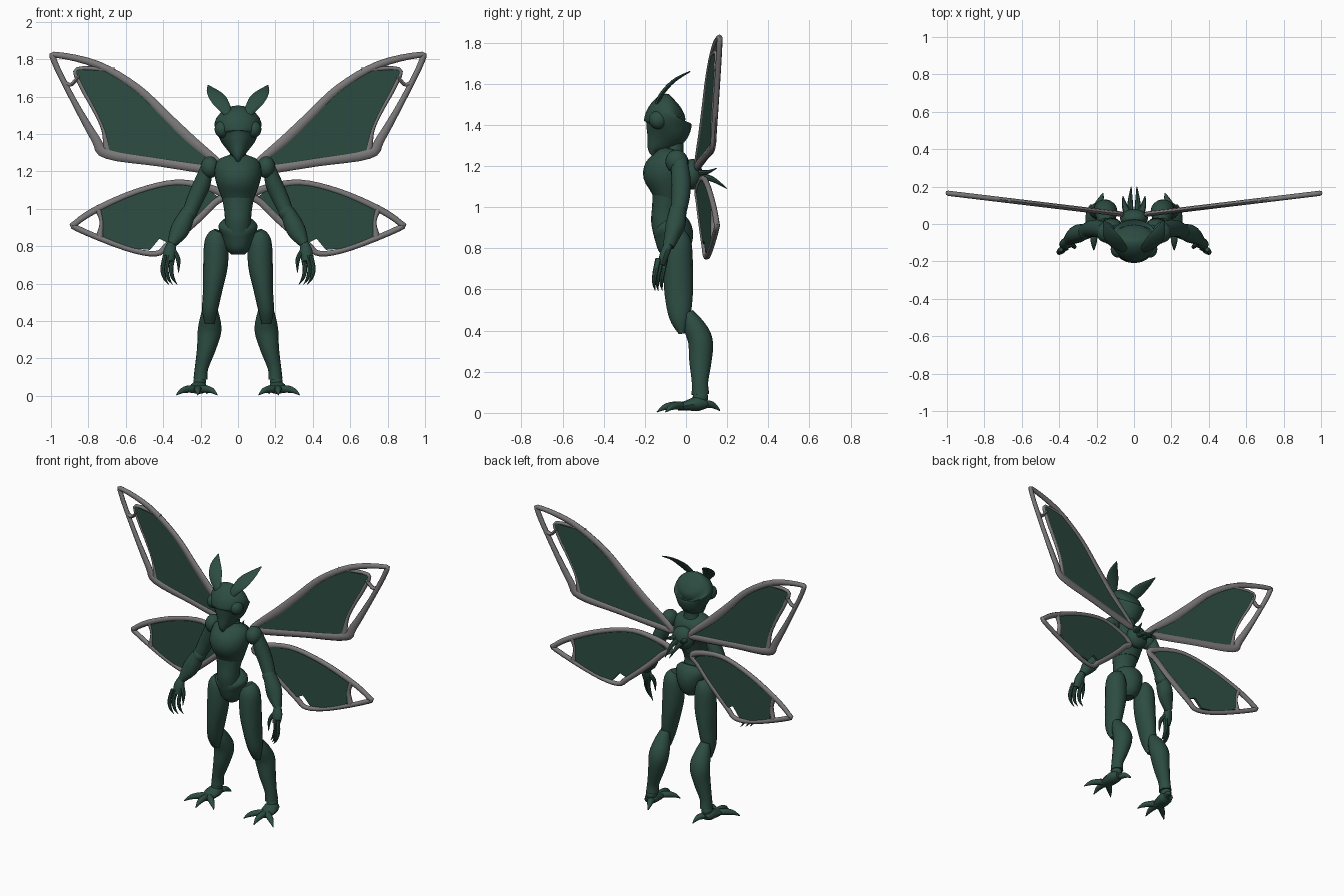
import bpy, bmesh, math
from mathutils import Vector

if "Cube" in bpy.data.objects:
    bpy.data.objects.remove(bpy.data.objects["Cube"])


def material(name, rgb):
    m = bpy.data.materials.new(name)
    m.use_nodes = True
    m.diffuse_color = (*rgb, 1)
    node = next(n for n in m.node_tree.nodes if n.type == "BSDF_PRINCIPLED")
    node.inputs["Base Color"].default_value = (*rgb, 1)
    return m


GREEN = material("dark green", (.026, .074, .054))
GREY = material("warm grey", (.2, .19, .19))


def finish(name, bm, mat, angle=40):
    bmesh.ops.recalc_face_normals(bm, faces=bm.faces[:])
    me = bpy.data.meshes.new(name)
    bm.to_mesh(me)
    bm.free()
    me.materials.append(mat)
    ob = bpy.data.objects.new(name, me)
    bpy.context.collection.objects.link(ob)
    bpy.ops.object.select_all(action="DESELECT")
    ob.select_set(True)
    bpy.context.view_layer.objects.active = ob
    bpy.ops.object.shade_smooth_by_angle(angle=math.radians(angle))
    return ob


def smooth_path(keys, closed=False, steps=4):
    """Catmull-Rom interpolation of tuples of any length."""
    k = [Vector(p) for p in keys]
    n, out = len(k), []
    at = (lambda i: k[i % n]) if closed else (lambda i: k[max(0, min(n - 1, i))])
    for i in range(n if closed else n - 1):
        a, b, c, d = at(i - 1), at(i), at(i + 1), at(i + 2)
        for j in range(steps):
            t = j / steps
            out.append(b + (c - a) * (t / 2) + (a * 2 - b * 5 + c * 4 - d) * (t * t / 2)
                       + (b * 3 - a - c * 3 + d) * (t ** 3 / 2))
    return out if closed else out + [k[-1]]


def skin(bm, rings, closed):
    n = len(rings[0])
    pairs = list(zip(rings, rings[1:])) + ([(rings[-1], rings[0])] if closed else [])
    for a, b in pairs:
        for i in range(n):
            bm.faces.new((a[i], a[(i + 1) % n], b[(i + 1) % n], b[i]))
    if not closed:
        bm.faces.new(rings[0])
        bm.faces.new(rings[-1])


def loft(name, keys, s=1, sides=16):
    """Body part through rings of (x, y, z, half width, half depth)."""
    pts = smooth_path(keys)
    bm, rings = bmesh.new(), []
    for i, p in enumerate(pts):
        t = (pts[min(i + 1, len(pts) - 1)] - pts[max(i - 1, 0)])
        t = Vector(t[:3]).normalized()
        u = (Vector((1, 0, 0)) - t * t.x).normalized()
        v = t.cross(u)
        ring = []
        for j in range(sides):
            a = math.tau * j / sides
            co = Vector(p[:3]) + u * (max(p[3], .002) * math.cos(a)) + v * (max(p[4], .002) * math.sin(a))
            ring.append(bm.verts.new((co.x * s, co.y, co.z)))
        rings.append(ring)
    skin(bm, rings, False)
    return finish(name, bm, GREEN)


def ball(name, centre, size, s=1):
    bm = bmesh.new()
    bmesh.ops.create_uvsphere(bm, u_segments=20, v_segments=12, radius=1)
    bmesh.ops.scale(bm, vec=size, verts=bm.verts)
    bmesh.ops.translate(bm, vec=(centre[0] * s, centre[1], centre[2]), verts=bm.verts)
    return finish(name, bm, GREEN)


def sweep_back(ob):
    """Lean a flat wing part backwards towards its tip."""
    for v in ob.data.vertices:
        v.co.y += .045 + .12 * abs(v.co.x)


def band(name, keys, s, closed, depth=.014):
    """Flattened tube through (x, z, half width) in the wing plane."""
    pts = smooth_path(keys, closed)
    n, bm, rings = len(pts), bmesh.new(), []
    for i, p in enumerate(pts):
        a = pts[i - 1] if closed or i else p
        b = pts[(i + 1) % n] if closed or i < n - 1 else p
        t = Vector((b.x - a.x, b.y - a.y)).normalized()
        ring = []
        for j in range(8):
            c, d = math.cos(math.tau * j / 8) * p[2], math.sin(math.tau * j / 8) * depth
            ring.append(bm.verts.new(((p.x - t.y * c) * s, d, p.y + t.x * c)))
        rings.append(ring)
    skin(bm, rings, closed)
    sweep_back(finish(name, bm, GREY, 60))


def membrane(name, outline, centre, radius, s):
    """Thin panel with a shallow round dish cut in the front."""
    bm = bmesh.new()
    face = bm.faces.new([bm.verts.new((x * s, -.008, z)) for x, z in outline])
    ext = bmesh.ops.extrude_face_region(bm, geom=[face])
    bmesh.ops.translate(bm, vec=(0, .016, 0), verts=[v for v in ext["geom"] if isinstance(v, bmesh.types.BMVert)])
    panel = finish(name, bm, GREEN, 30)
    cut = bmesh.new()
    bmesh.ops.create_cone(cut, cap_ends=True, segments=40, radius1=radius, radius2=radius, depth=.02)
    for v in cut.verts:
        v.co = (v.co.x + centre[0] * s, v.co.z - .01, v.co.y + centre[1])
    cutter = finish(name + "_cutter", cut, GREEN)
    cutter.hide_render = True
    mod = panel.modifiers.new("dish", "BOOLEAN")
    mod.operation, mod.object, mod.solver = "DIFFERENCE", cutter, "EXACT"
    bpy.context.view_layer.objects.active = panel
    bpy.ops.object.modifier_apply(modifier=mod.name)
    bpy.data.objects.remove(cutter)
    sweep_back(panel)


# Head, neck and trunk
loft("head", [(0, -.155, 1.245, .004, .004), (0, -.16, 1.28, .025, .028), (0, -.125, 1.33, .06, .08),
              (0, -.095, 1.38, .1, .112), (0, -.085, 1.43, .122, .115), (0, -.07, 1.465, .122, .1),
              (0, -.04, 1.485, .075, .07), (0, -.03, 1.492, .01, .01)], sides=20)
loft("neck", [(0, -.06, 1.25, .06, .05), (0, -.055, 1.3, .042, .042), (0, -.06, 1.37, .05, .05)])
loft("chest", [(0, -.08, 1.04, .08, .07), (0, -.085, 1.09, .1, .09), (0, -.09, 1.16, .122, .12),
               (0, -.075, 1.22, .125, .1), (0, -.065, 1.26, .105, .075), (0, -.06, 1.28, .06, .05)], sides=20)
loft("abdomen", [(0, -.09, .88, .07, .07), (0, -.1, .94, .07, .07), (0, -.1, 1.0, .075, .065),
                 (0, -.085, 1.08, .09, .08)])
loft("pelvis", [(0, -.06, .755, .035, .04), (0, -.06, .79, .065, .075), (0, -.06, .86, .09, .095),
                (0, -.07, .91, .105, .09), (0, -.08, .94, .075, .07)])
ball("wing_mount", (0, .03, 1.16), (.075, .05, .075))

upper_frame = [(.07, 1.21, .02), (.25, 1.365, .028), (.38, 1.49, .026), (.54, 1.645, .022), (.75, 1.77, .02),
               (.965, 1.822, .016), (.983, 1.79, .016), (.88, 1.58, .016), (.76, 1.37, .024),
               (.7, 1.295, .028), (.42, 1.25, .024), (.15, 1.21, .025)]
upper_panel = [(.1, 1.22), (.25, 1.36), (.4, 1.5), (.54, 1.63), (.66, 1.735), (.87, 1.745), (.84, 1.66),
               (.77, 1.53), (.72, 1.42), (.69, 1.31), (.42, 1.25)]
lower_frame = [(.08, 1.07, .02), (.15, 1.11, .02), (.33, 1.14, .016), (.54, 1.092, .016), (.75, 1.0, .018),
               (.865, .925, .016), (.86, .895, .016), (.6, .79, .015), (.44, .76, .015), (.37, .81, .018),
               (.22, .94, .02), (.13, 1.03, .02)]
lower_panel = [(.1, 1.06), (.18, 1.115), (.33, 1.14), (.54, 1.09), (.74, 1.0), (.73, .93), (.72, .85),
               (.58, .79), (.47, .78), (.42, .84), (.38, .82), (.22, .95)]

for side, s in (("left_", 1), ("right_", -1)):
    # Wings
    band(side + "upper_wing_frame", upper_frame, s, True)
    membrane(side + "upper_wing_panel", upper_panel, (.527, 1.417), .145, s)
    band(side + "upper_wing_rim", [(.66, 1.74, .014), (.86, 1.748, .01), (.84, 1.66, .012),
                                   (.77, 1.53, .01), (.72, 1.42, .01), (.7, 1.31, .02)], s, False, .011)
    band(side + "upper_wing_strut", [(.85, 1.71, .01), (.89, 1.665, .01), (.92, 1.67, .012)], s, False)
    band(side + "lower_wing_frame", lower_frame, s, True)
    membrane(side + "lower_wing_panel", lower_panel, (.446, .955), .135, s)
    band(side + "lower_wing_strut", [(.75, 1.0, .018), (.73, .93, .01), (.74, .85, .02)], s, False)
    # Spikes behind the wing mount
    loft(side + "upper_spike", [(.03, .04, 1.17, .025, .015), (.05, .1, 1.17, .015, .01),
                                (.06, .15, 1.19, .002, .002)], s, 8)
    loft(side + "lower_spike", [(.02, .04, 1.15, .02, .02), (.02, .12, 1.14, .014, .014),
                                (.015, .2, 1.09, .002, .002)], s, 8)
    # Antenna and eye
    loft(side + "antenna", [(.045, -.145, 1.46, .012, .01), (.06, -.135, 1.52, .027, .011),
                            (.1, -.095, 1.58, .043, .01), (.135, -.045, 1.625, .033, .008),
                            (.16, .02, 1.66, .003, .003)], s, 12)
    ball(side + "eye", (.085, -.135, 1.425), (.04, .045, .045), s)
    # Arm
    ball(side + "shoulder", (.15, -.045, 1.222), (.05, .055, .058), s)
    loft(side + "upper_arm", [(.165, -.035, 1.23, .03, .04), (.19, -.025, 1.14, .045, .047),
                              (.225, -.025, 1.06, .045, .045), (.255, -.035, .99, .04, .04)], s)
    ball(side + "elbow", (.26, -.04, .98), (.043, .043, .043), s)
    loft(side + "forearm", [(.262, -.04, .99, .038, .04), (.295, -.05, .92, .05, .048),
                            (.32, -.065, .87, .048, .04), (.355, -.085, .81, .024, .028)], s)
    loft(side + "hand", [(.355, -.085, .82, .02, .022), (.365, -.105, .77, .034, .024),
                         (.37, -.12, .72, .026, .018)], s, 10)
    for i, (x, y) in enumerate(((.345, -.1), (.37, -.12), (.39, -.135))):
        loft(f"{side}finger_{i + 1}", [(x, y, .75, .012, .014), (x + .013, y - .015, .68, .012, .013),
                                       (x + .003, y - .02, .63, .009, .009),
                                       (x - .02, y - .015, .595, .001, .001)], s, 8)
    loft(side + "thumb", [(.345, -.1, .78, .012, .014), (.32, -.12, .73, .012, .012),
                          (.318, -.13, .66, .002, .002)], s, 8)
    # Leg
    loft(side + "thigh", [(.1, -.045, .88, .03, .04), (.115, -.04, .83, .062, .066), (.12, -.038, .7, .066, .072),
                          (.135, -.035, .57, .052, .068), (.15, -.03, .46, .042, .05),
                          (.152, -.02, .385, .025, .015)], s)
    loft(side + "shin", [(.15, .01, .49, .03, .025), (.15, .035, .43, .05, .05), (.152, .07, .35, .063, .06),
                         (.17, .07, .25, .05, .054), (.195, .068, .15, .036, .04),
                         (.2, .07, .09, .038, .043)], s)
    ball(side + "ankle", (.205, .07, .075), (.034, .038, .035), s)
    # Foot with splayed, downturned claws
    loft(side + "foot", [(.205, .1, .04, .03, .02), (.21, .06, .045, .045, .036), (.215, 0, .035, .045, .024),
                         (.215, -.04, .03, .03, .018)], s, 12)
    for i, (dx, dy) in enumerate(((-.1, -.09), (0, -.13), (.11, -.09))):
        loft(f"{side}toe_{i + 1}", [(.215 + dx * k, -.005 + dy * k, z, r, r) for k, z, r in
                                    ((0, .032, .02), (.4, .036, .02), (.75, .028, .015), (1.05, .004, .002))], s, 10)
    loft(side + "heel_claw", [(.2, .08, .04, .025, .02), (.18, .125, .04, .018, .017),
                              (.165, .165, .012, .003, .003)], s, 10)
